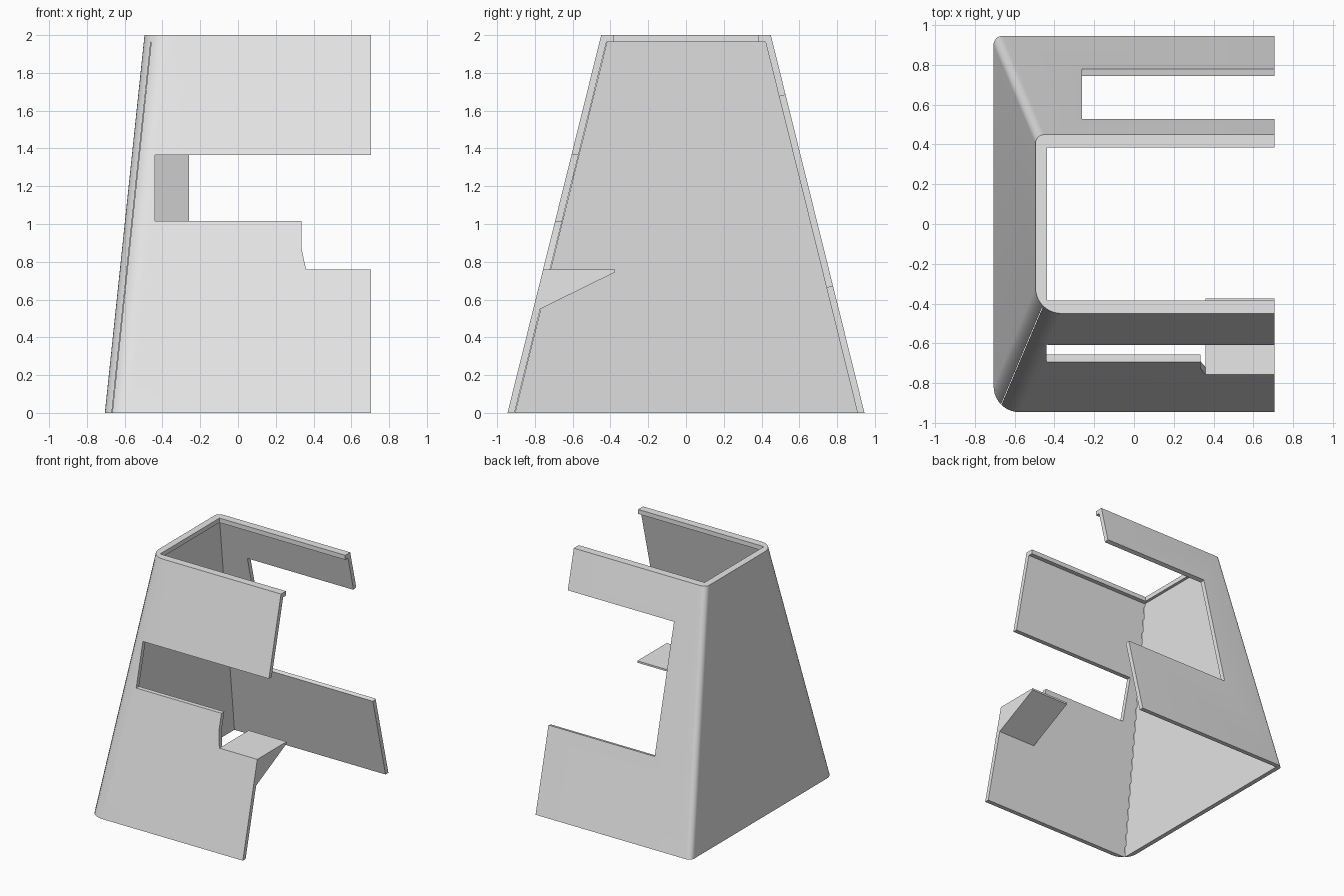
import bpy, bmesh, math

cube = bpy.data.objects.get("Cube")
if cube:
    bpy.data.objects.remove(cube, do_unlink=True)

grey = bpy.data.materials.new("light_grey")
grey.use_nodes = True
colour = (0.8, 0.8, 0.8, 1)
grey.diffuse_color = colour
grey.node_tree.nodes["Principled BSDF"].inputs["Base Color"].default_value = colour

HEIGHT, RIGHT, WALL = 2.0, 0.705, 0.037


def half_depth(z):
    return 0.945 - 0.248 * z


def left_x(z):
    return -0.705 + 0.105 * z


def solid(name, start, end):
    """Closed solid between two matching rings of points."""
    bm = bmesh.new()
    a = [bm.verts.new(p) for p in start]
    b = [bm.verts.new(p) for p in end]
    n = len(a)
    bm.faces.new(a)
    bm.faces.new(b[::-1])
    for i in range(n):
        j = (i + 1) % n
        bm.faces.new((a[i], b[i], b[j], a[j]))
    bmesh.ops.recalc_face_normals(bm, faces=bm.faces)
    mesh = bpy.data.meshes.new(name)
    bm.to_mesh(mesh)
    bm.free()
    mesh.materials.append(grey)
    obj = bpy.data.objects.new(name, mesh)
    bpy.context.collection.objects.link(obj)
    return obj


def along_x(name, profile, x0, x1):
    return solid(name, [(x0, y, z) for y, z in profile], [(x1, y, z) for y, z in profile])


def along_y(name, profile, y0, y1):
    return solid(name, [(x, y0, z) for x, z in profile], [(x, y1, z) for x, z in profile])


def corner(cx, cy, r, start, steps=10):
    return [(cx + r * math.cos(start + math.pi / 2 * i / steps),
             cy + r * math.sin(start + math.pi / 2 * i / steps)) for i in range(steps + 1)]


def outer_ring(z, front_r=0.13, back_r=0.045):
    x, d = left_x(z), half_depth(z)
    pts = [(RIGHT, -d), (RIGHT, d)]
    pts += corner(x + back_r, d - back_r, back_r, math.pi / 2)
    pts += corner(x + front_r, -d + front_r, front_r, math.pi)
    return [(px, py, z) for px, py in pts]


def inner_ring(z):
    x, d = left_x(z) + WALL, half_depth(z) - WALL
    return [(1, -d, z), (1, d, z), (x, d, z), (x, -d, z)]


# Tapered shell with rounded corners
shell = solid("tapered_shell", outer_ring(0), outer_ring(HEIGHT))

# Hollow interior, leaving a lip at the top
cutters = [solid("interior_cutter", inner_ring(-0.1), inner_ring(1.963))]
lip = [(-0.385, 1.8), (0.385, 1.8), (0.385, 2.1), (-0.385, 2.1)]
cutters.append(along_x("lip_cutter", lip, -0.438, 1))

# Stepped front opening
step = [(-0.44, 1.015), (0.335, 1.015), (0.335, 0.875), (0.36, 0.76),
        (1, 0.76), (1, 1.365), (-0.44, 1.365)]
cutters.append(along_y("front_opening_cutter", step, -1.2, -0.35))

# Back opening, cut square to the sloping wall
ny, nz = 0.97, 0.24
back = [(half_depth(z) + s * ny, z + s * nz)
        for z, s in ((0.673, -0.15), (0.673, 0.15), (1.684, 0.15), (1.684, -0.15))]
cutters.append(along_x("back_opening_cutter", back, -0.26, 1))

bpy.context.view_layer.objects.active = shell
for cutter in cutters:
    cutter.hide_render = True
    mod = shell.modifiers.new(cutter.name, 'BOOLEAN')
    mod.operation = 'DIFFERENCE'
    mod.solver = 'EXACT'
    mod.object = cutter
    bpy.ops.object.modifier_apply(modifier=mod.name)
    bpy.data.objects.remove(cutter, do_unlink=True)

# Wedge shelf behind the front notch
wedge = [(WALL - half_depth(0.76), 0.76), (-0.375, 0.76), (-0.375, 0.745),
         (WALL - half_depth(0.55), 0.55)]
along_x("wedge_shelf", wedge, 0.36, RIGHT)

# Smooth the rounded corners only
bpy.ops.object.select_all(action='DESELECT')
shell.select_set(True)
bpy.ops.object.shade_smooth_by_angle(angle=math.radians(30))
